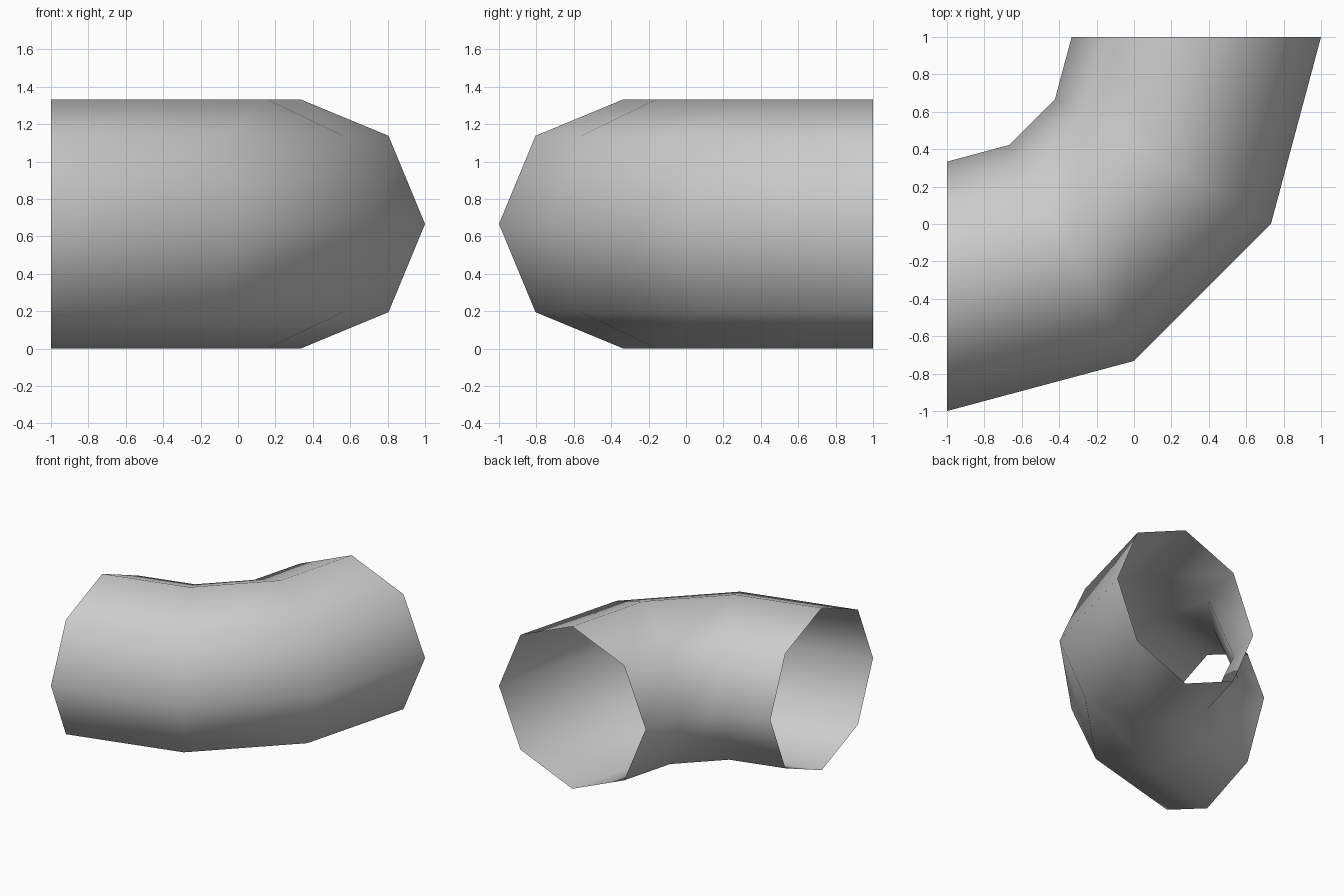
import bpy, bmesh
from math import radians
from mathutils import Matrix, Vector

cube = bpy.data.objects.get("Cube")
if cube:
    bpy.data.objects.remove(cube, do_unlink=True)

TUBE = 2 / 3                      # tube radius
BEND = 2 * TUBE                   # radius of the bend's centre line
PIVOT = Vector((-1, 1, TUBE))     # centre of the bend

# Material
grey = bpy.data.materials.new("pipe_grey")
grey.use_nodes = True
colour = (0.6, 0.6, 0.6, 1)
grey.diffuse_color = colour
grey.node_tree.nodes["Principled BSDF"].inputs["Base Color"].default_value = colour

# Octagonal ring at the left-hand opening, swept a quarter turn, ends left open
bm = bmesh.new()
place = Matrix.Translation(PIVOT - Vector((0, BEND, 0))) @ Matrix.Rotation(radians(90), 4, "Y")
bmesh.ops.create_circle(bm, segments=8, radius=TUBE, matrix=place)
bmesh.ops.spin(bm, geom=bm.verts[:] + bm.edges[:], cent=PIVOT, axis=(0, 0, 1),
               angle=radians(90), steps=3)
bmesh.ops.recalc_face_normals(bm, faces=bm.faces)

# Make sure the faces point away from the centre line
face = max(bm.faces, key=lambda f: f.calc_center_median().z)
if face.normal.z < 0:
    bmesh.ops.reverse_faces(bm, faces=bm.faces)
for f in bm.faces:
    f.smooth = True

mesh = bpy.data.meshes.new("pipe_elbow")
bm.to_mesh(mesh)
bm.free()
mesh.materials.append(grey)
elbow = bpy.data.objects.new("pipe_elbow", mesh)
bpy.context.collection.objects.link(elbow)
